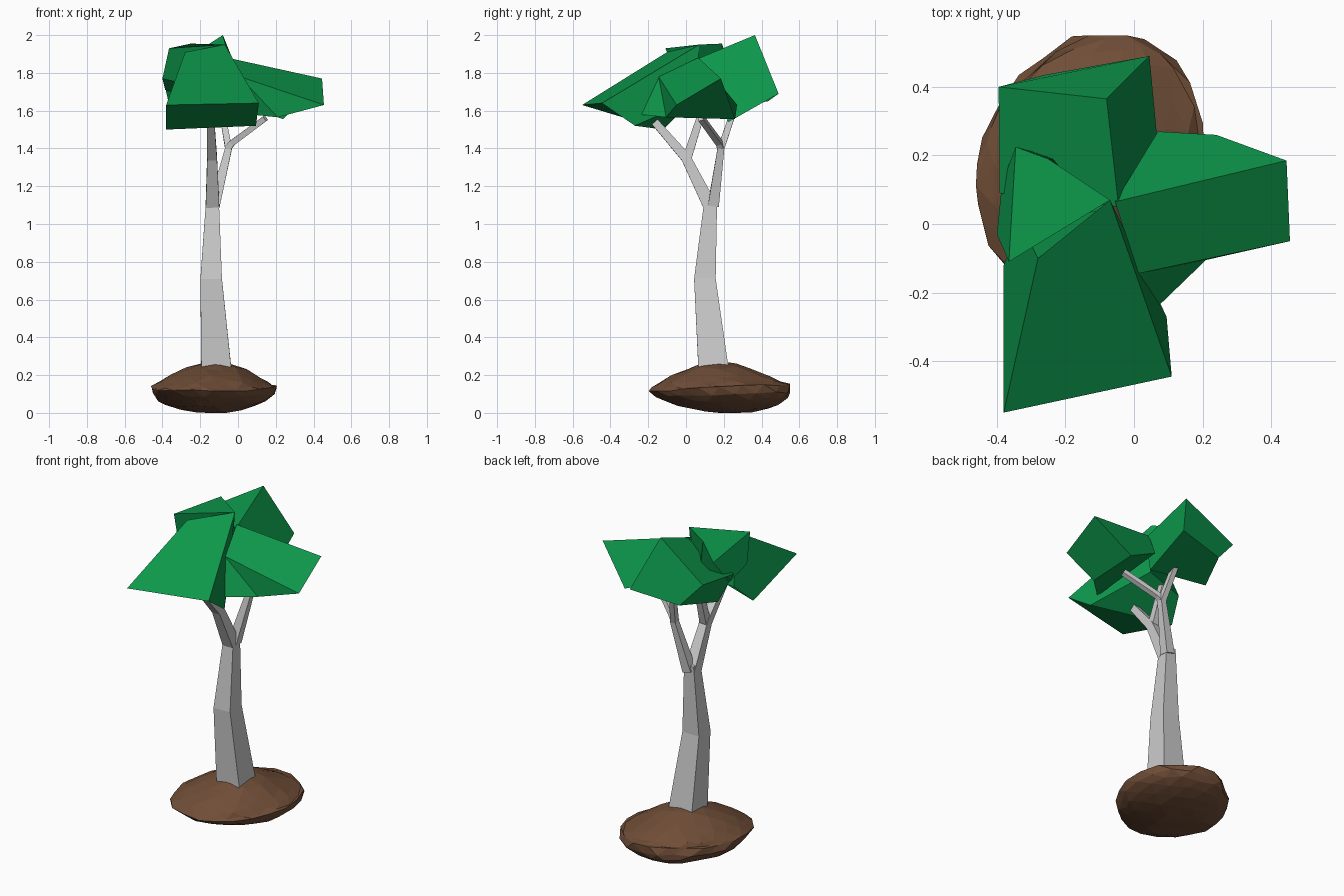
import bpy, bmesh, random
from mathutils import Vector as V

if "Cube" in bpy.data.objects:
    bpy.data.objects.remove(bpy.data.objects["Cube"])

random.seed(4)


def material(name, rgb):
    m = bpy.data.materials.new(name)
    m.diffuse_color = (*rgb, 1)
    m.use_nodes = True
    m.node_tree.nodes["Principled BSDF"].inputs["Base Color"].default_value = m.diffuse_color
    return m


green = material("leaf_green", (0.004, 0.31, 0.07))
brown = material("soil_brown", (0.16, 0.075, 0.038))


def finish(name, bm, mat=None):
    bm.normal_update()
    bmesh.ops.recalc_face_normals(bm, faces=bm.faces[:])
    if bm.calc_volume(signed=True) < 0:
        bmesh.ops.reverse_faces(bm, faces=bm.faces[:])
    bm.normal_update()
    mesh = bpy.data.meshes.new(name)
    bm.to_mesh(mesh)
    bm.free()
    ob = bpy.data.objects.new(name, mesh)
    bpy.context.collection.objects.link(ob)
    if mat:
        mesh.materials.append(mat)
    return ob


# square-section tapered limb along (x, y, z, half_width) points
def limb(name, pts):
    bm = bmesh.new()
    P = [V(p[:3]) for p in pts]
    rings = []
    for i, p in enumerate(P):
        t = (P[min(i + 1, len(P) - 1)] - P[max(i - 1, 0)]).normalized()
        u = V((0, 1, 0)).cross(t).normalized()
        w = t.cross(u)
        h = pts[i][3]
        rings.append([bm.verts.new(p + h * (a * u + b * w))
                      for a, b in ((-1, -1), (1, -1), (1, 1), (-1, 1))])
    for a, b in zip(rings, rings[1:]):
        for k in range(4):
            bm.faces.new((a[k], a[(k + 1) % 4], b[(k + 1) % 4], b[k]))
    bm.faces.new(rings[0][::-1])
    bm.faces.new(rings[-1])
    return finish(name, bm)


# leaf block: skewed cuboid, four upper corners then the four below them;
# crease is an optional corner pair that splits a face
def leaf_block(name, corners, crease=None):
    bm = bmesh.new()
    v = [bm.verts.new(c) for c in corners]
    bm.faces.new(v[:4])
    bm.faces.new(v[:3:-1])
    for k in range(4):
        j = (k + 1) % 4
        bm.faces.new((v[j], v[k], v[k + 4], v[j + 4]))
    if crease:
        bmesh.ops.connect_verts(bm, verts=[v[i] for i in crease])
    return finish(name, bm, green)


# soil mound: squashed, lumpy ball stretched along one diagonal
bm = bmesh.new()
bmesh.ops.create_icosphere(bm, subdivisions=3, radius=1)
for v in bm.verts:
    n = v.co.copy()
    k = 1 + random.uniform(-0.035, 0.02) + 0.2 * n.x * n.y
    z = n.z ** 2.3 * 0.135 if n.z > 0 else n.z * 0.135
    v.co = (-0.13 + 0.333 * n.x * k,
            0.175 + 0.37 * n.y * k - 0.09 * min(n.z, 0),
            max(0, 0.135 + z + random.uniform(-0.006, 0.006)
                + 0.018 * n.y * (1 - abs(n.z))))
finish("soil_mound", bm, brown)

# trunk and forking branches
limb("trunk", [(-0.112, 0.15, 0.18, 0.082), (-0.142, 0.10, 0.71, 0.057),
               (-0.135, 0.132, 1.14, 0.033)])
limb("front_branch", [(-0.135, 0.125, 1.10, 0.036), (-0.137, 0.0, 1.35, 0.026),
                      (-0.145, -0.165, 1.54, 0.02)])
limb("left_twig", [(-0.137, 0.0, 1.33, 0.024), (-0.145, 0.08, 1.58, 0.018)])
limb("back_branch", [(-0.125, 0.145, 1.10, 0.029), (-0.05, 0.185, 1.40, 0.018),
                     (-0.09, 0.26, 1.62, 0.015)])
limb("right_twig", [(-0.055, 0.185, 1.40, 0.018), (-0.03, 0.175, 1.43, 0.016),
                    (0.145, 0.08, 1.56, 0.015)])

# leaf blocks
leaf_block("front_leaves", [
    (-0.38, -0.55, 1.63), (0.11, -0.445, 1.64),
    (-0.07, 0.07, 1.95), (-0.28, -0.10, 1.91),
    (-0.38, -0.12, 1.50), (0.095, -0.27, 1.52),
    (-0.08, 0.05, 1.66), (-0.33, 0.0, 1.62)])
leaf_block("left_leaves", [
    (-0.365, -0.11, 1.93), (-0.07, 0.07, 1.95),
    (-0.25, 0.19, 1.955), (-0.345, 0.225, 1.86),
    (-0.40, -0.03, 1.77), (-0.10, 0.04, 1.70),
    (-0.22, 0.19, 1.66), (-0.385, 0.12, 1.71)])
leaf_block("back_leaves", [
    (-0.045, 0.05, 1.87), (-0.08, 0.365, 2.0),
    (-0.395, 0.40, 1.80), (-0.392, 0.09, 1.75),
    (0.07, 0.225, 1.54), (0.045, 0.49, 1.69),
    (-0.26, 0.435, 1.65), (-0.36, 0.20, 1.61)])
leaf_block("right_leaves", [
    (0.01, -0.145, 1.78), (0.455, -0.05, 1.63),
    (0.445, 0.185, 1.77), (-0.055, 0.065, 1.88),
    (0.065, -0.245, 1.58), (0.21, -0.105, 1.565),
    (0.24, 0.26, 1.555), (0.07, 0.27, 1.63)], crease=(0, 5))
